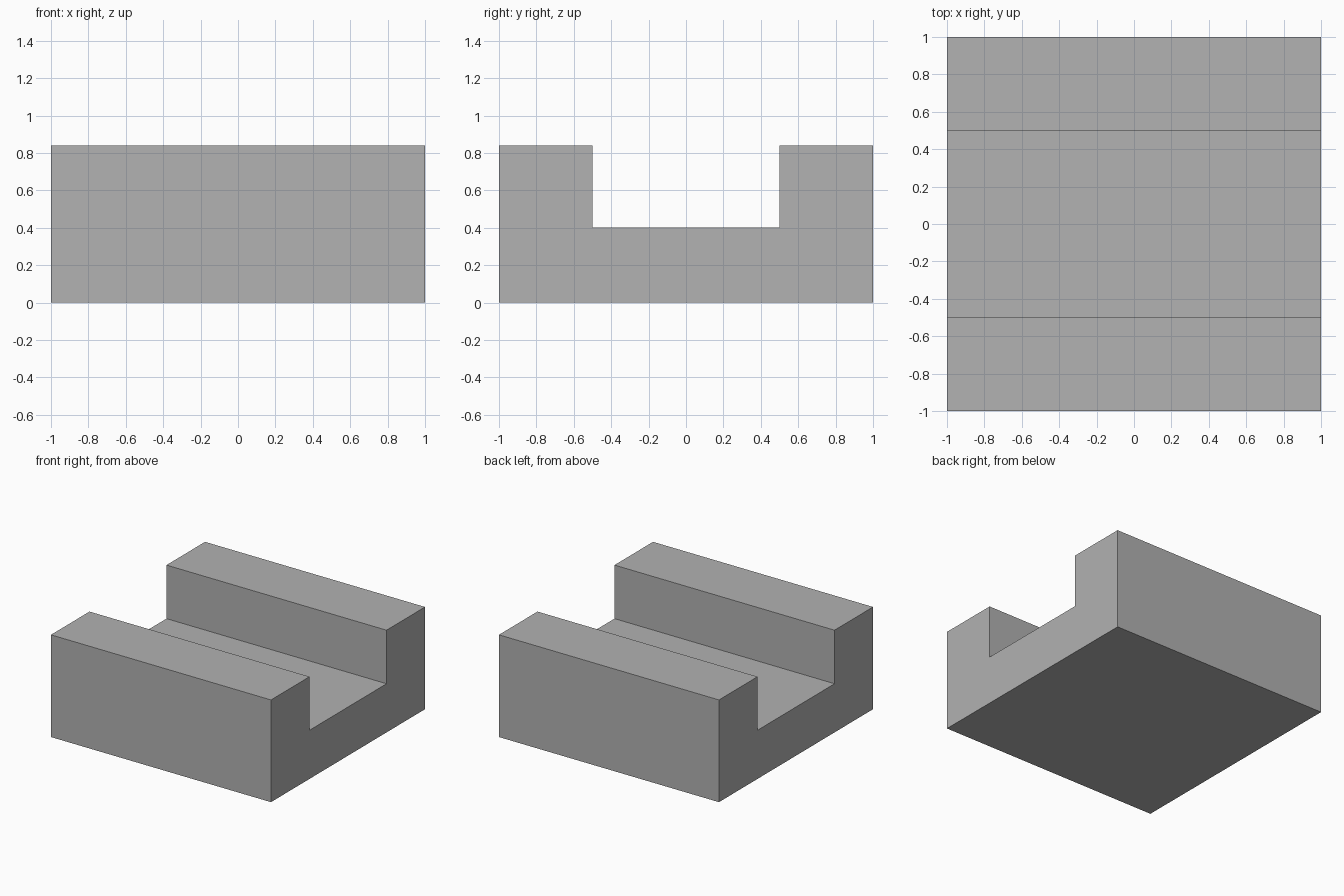
import bpy
import bmesh

cube = bpy.data.objects.get("Cube")
if cube:
    bpy.data.objects.remove(cube, do_unlink=True)

HALF = 1.0      # half of the block's width and depth
SLOT = 0.5      # half of the channel's width
TOP = 0.84
FLOOR = 0.4

# Plain grey material
grey = bpy.data.materials.new("plain_grey")
grey.use_nodes = True
colour = (0.445, 0.445, 0.445, 1.0)
grey.diffuse_color = colour
grey.node_tree.nodes["Principled BSDF"].inputs["Base Color"].default_value = colour

# U-shaped section, mirrored across the channel and extruded along x
half_section = [(HALF, 0), (HALF, TOP), (SLOT, TOP), (SLOT, FLOOR)]
section = half_section + [(-y, z) for y, z in reversed(half_section)]

bm = bmesh.new()
profile = bm.faces.new([bm.verts.new((-HALF, y, z)) for y, z in section])
extruded = bmesh.ops.extrude_face_region(bm, geom=[profile], use_keep_orig=True)
moved = [v for v in extruded["geom"] if isinstance(v, bmesh.types.BMVert)]
bmesh.ops.translate(bm, verts=moved, vec=(2 * HALF, 0, 0))
bmesh.ops.recalc_face_normals(bm, faces=bm.faces)

mesh = bpy.data.meshes.new("channel_block")
bm.to_mesh(mesh)
bm.free()
mesh.materials.append(grey)
block = bpy.data.objects.new("channel_block", mesh)
bpy.context.collection.objects.link(block)
